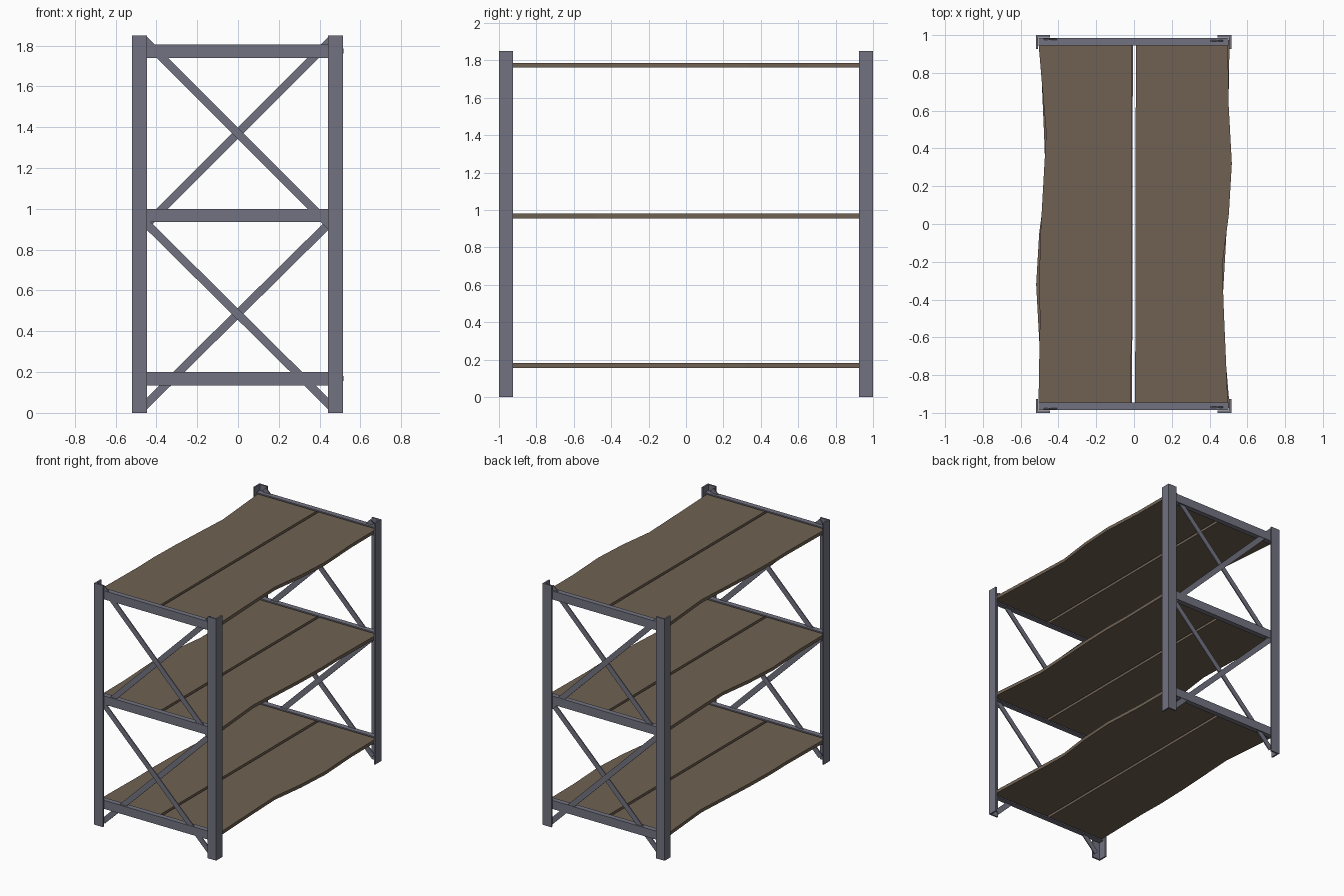
import bpy, bmesh
from mathutils import Vector

if "Cube" in bpy.data.objects:
    bpy.data.objects.remove(bpy.data.objects["Cube"])

def material(name, rgb):
    m = bpy.data.materials.new(name)
    m.diffuse_color = (*rgb, 1)
    m.use_nodes = True
    m.node_tree.nodes["Principled BSDF"].inputs["Base Color"].default_value = m.diffuse_color
    return m

STEEL = material("painted_steel", (0.17, 0.17, 0.22))
WOOD = material("weathered_wood", (0.16, 0.12, 0.085))
CX = -0.002   # frame centre in x

def prism(name, profile, direction, mat):
    """Extrude a closed 3D polygon along a vector."""
    bm = bmesh.new()
    face = bm.faces.new([bm.verts.new(p) for p in profile])
    res = bmesh.ops.extrude_face_region(bm, geom=[face], use_keep_orig=True)
    verts = [g for g in res["geom"] if isinstance(g, bmesh.types.BMVert)]
    bmesh.ops.translate(bm, verts=verts, vec=Vector(direction))
    bmesh.ops.recalc_face_normals(bm, faces=bm.faces)
    me = bpy.data.meshes.new(name)
    bm.to_mesh(me)
    bm.free()
    me.materials.append(mat)
    ob = bpy.data.objects.new(name, me)
    bpy.context.collection.objects.link(ob)
    return ob

LEVELS = {"lower": 0.135, "middle": 0.935, "upper": 1.74}

for end, sy in (("front", -1), ("back", 1)):
    # angle-iron corner posts, open towards the inside
    W, T = 0.074, 0.012
    for side, sx in (("left", -1), ("right", 1)):
        ell = [(0, 0), (W, 0), (W, T), (T, T), (T, W), (0, W)]
        prism(f"{end}_{side}_post",
              [(CX + sx * (0.517 - a), sy * (1 - b), 0) for a, b in ell],
              (0, 0, 1.85), STEEL)

    # channel rails, open towards the shelf
    for level, z in LEVELS.items():
        H, D, t = 0.065, 0.04, 0.01
        chan = [(0, 0), (D, 0), (D, t), (t, t), (t, H - t), (D, H - t), (D, H), (0, H)]
        prism(f"{end}_{level}_rail",
              [(CX - 0.503, sy * (0.986 - a), z + b) for a, b in chan],
              (1.006, 0, 0), STEEL)

    # crossed flat braces
    for bay, z0, z1 in (("lower", 0.03, 0.94), ("upper", 0.91, 1.83)):
        for k, s in enumerate((-1, 1)):
            p = Vector((CX - s * 0.46, sy * (0.983 - 0.008 * k), z0))
            q = Vector((CX + s * 0.46, p.y, z1))
            d = (q - p).normalized()
            n = Vector((-d.z, 0, d.x)) * 0.02
            prism(f"{end}_{bay}_brace_{k + 1}", [p - n, q - n, q + n, p + n],
                  (0, -sy * 0.008, 0), STEEL)

# two rough-edged planks per shelf; the middle shelf is turned half round
LEFT = [(-0.015, -0.975), (-0.012, 0.975), (-0.507, 0.975), (-0.465, 0.48),
        (-0.495, -0.05), (-0.502, -0.3), (-0.498, -0.5), (-0.506, -0.975)]
RIGHT = [(0.006, -0.975), (0.498, -0.975), (0.476, -0.47), (0.467, -0.22),
         (0.502, 0.05), (0.518, 0.32), (0.5, 0.65), (0.498, 0.975), (0.01, 0.975)]
for level, z in LEVELS.items():
    s = -1 if level == "middle" else 1
    for side, outline in (("left", LEFT), ("right", RIGHT)):
        prism(f"{level}_shelf_{side}_plank",
              [(s * x, s * y, z + 0.021) for x, y in outline],
              (0, 0, 0.025), WOOD)
